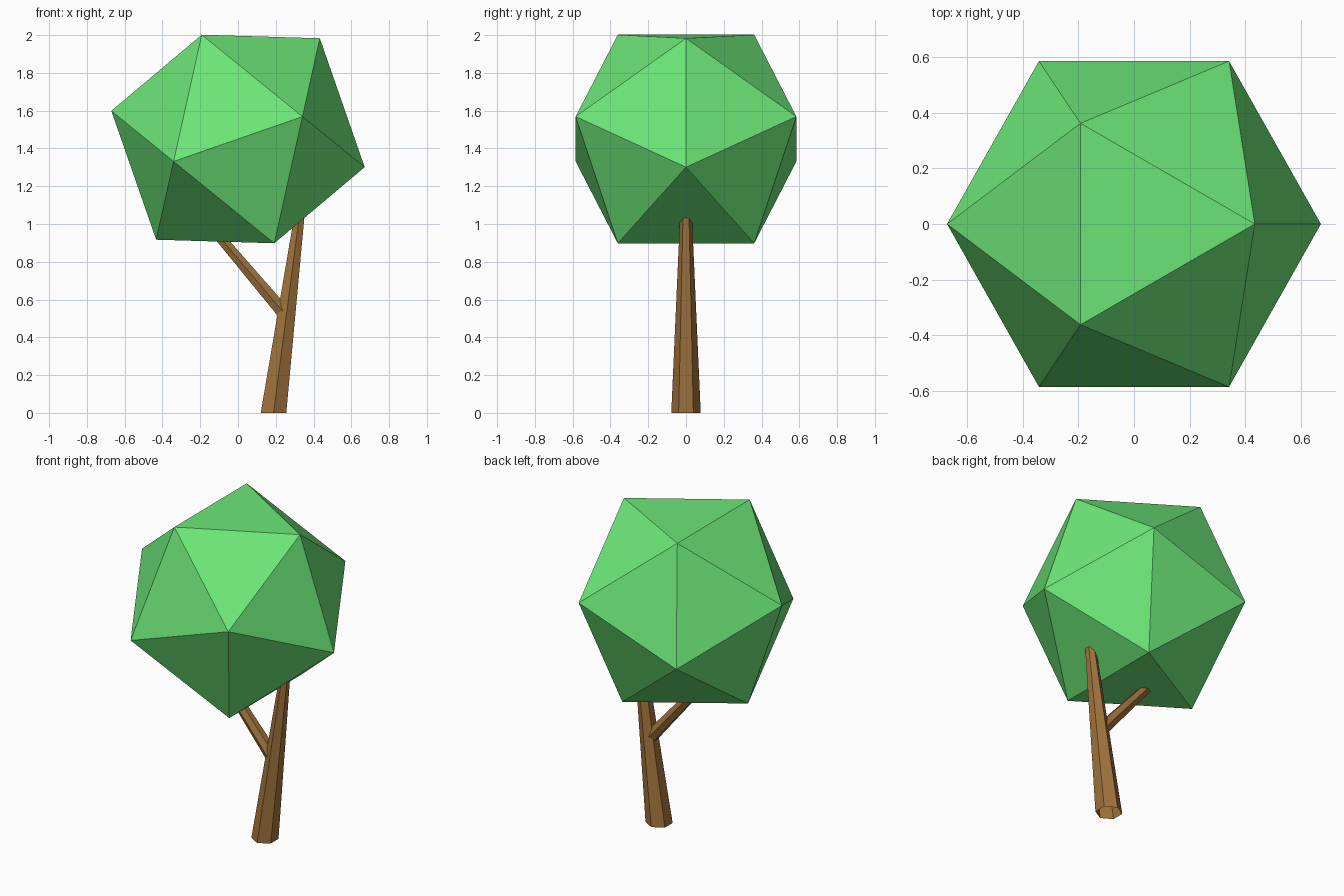
import bpy, bmesh, math
from mathutils import Vector

if "Cube" in bpy.data.objects:
    bpy.data.objects.remove(bpy.data.objects["Cube"])


def material(name, color):
    mat = bpy.data.materials.new(name)
    mat.diffuse_color = (*color, 1)
    mat.use_nodes = True
    mat.node_tree.nodes["Principled BSDF"].inputs["Base Color"].default_value = mat.diffuse_color
    return mat


def finish(name, bm, mat):
    mesh = bpy.data.meshes.new(name)
    bm.to_mesh(mesh)
    bm.free()
    mesh.materials.append(mat)
    obj = bpy.data.objects.new(name, mesh)
    bpy.context.collection.objects.link(obj)
    return obj


def tapered_limb(name, start, end, r0, r1, u, v, mat, sides=6):
    """Low-poly tapered open tube; u and v span the plane of both end rings."""
    bm = bmesh.new()
    rings = []
    for centre, r in ((start, r0), (end, r1)):
        angles = [math.tau * i / sides for i in range(sides)]
        rings.append([bm.verts.new(Vector(centre) + r * (math.cos(a) * u + math.sin(a) * v))
                      for a in angles])
    for i in range(sides):
        j = (i + 1) % sides
        bm.faces.new((rings[0][j], rings[0][i], rings[1][i], rings[1][j]))
    return finish(name, bm, mat)


bark = material("bark", (0.352, 0.171, 0.045))
leaf = material("leaf", (0.15, 0.79, 0.185))
X, Y = Vector((1, 0, 0)), Vector((0, 1, 0))

# leaning trunk with level, open ends, corners pointing front and back
tapered_limb("trunk", (0.188, 0, 0), (0.335, 0, 1.12), 0.078, 0.028, Y, X, bark)

# side branch, square to its own direction
a, b = Vector((0.247, 0, 0.525)), Vector((-0.13, 0, 0.97))
tapered_limb("branch", a, b, 0.041, 0.029, Y, Y.cross((b - a).normalized()), bark)

# crown: tilted icosahedron
bm = bmesh.new()
bmesh.ops.create_icosphere(bm, subdivisions=1, radius=0.687)
crown = finish("crown", bm, leaf)
crown.rotation_euler.y = math.radians(39.1)
crown.location.z = 1.45
